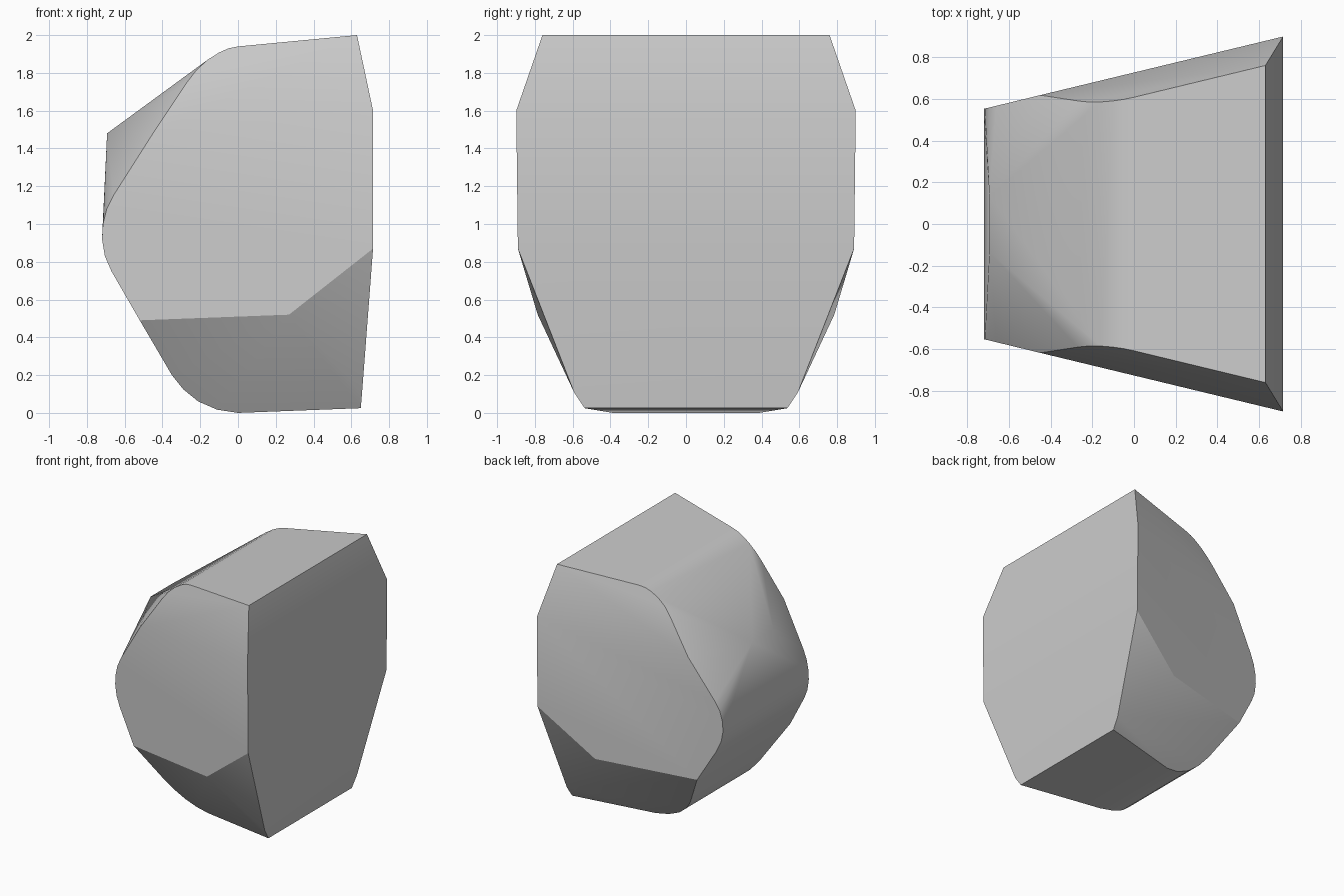
import bpy, bmesh, math

cube = bpy.data.objects.get("Cube")
if cube:
    bpy.data.objects.remove(cube, do_unlink=True)


def half_width(x, z):
    """Half depth of the stone: the nearest of its side, upper and lower facets."""
    side = 0.727 + 0.243 * x
    upper = 1.1695 + 0.269 * x - 0.2895 * z
    lower = 0.3885 + 0.203 * x + 0.6475 * z
    return min(side, upper, lower)


# Rounded outline, as (x, z)
outline = [
    (0.63, 2.0), (0.0, 1.94), (-0.05, 1.93), (-0.10, 1.908), (-0.16, 1.87), (-0.22, 1.815),
    (-0.27, 1.75), (-0.45, 1.48), (-0.66, 1.15), (-0.695, 1.08), (-0.715, 1.0),
    (-0.72, 0.92), (-0.705, 0.83), (-0.67, 0.75), (-0.52, 0.49),
    (-0.35, 0.2), (-0.29, 0.125), (-0.21, 0.06), (-0.11, 0.017), (0.0, 0.0),
    (0.65, 0.025), (0.657, 0.11), (0.715, 1.6),
]
points = [(x, half_width(x, z), z) for x, z in outline]
# Side facet corner, flat end corner and the blunt peak
points += [(0.27, 0.785, 0.52), (0.715, 0.89, 0.87), (-0.693, 0.135, 1.48)]

# Wrap the mirrored points in one faceted solid
bm = bmesh.new()
for x, y, z in points:
    for sign in (-1, 1):
        bm.verts.new((x, sign * y, z))
hull = bmesh.ops.convex_hull(bm, input=bm.verts)
loose = {g for g in hull["geom_interior"] + hull["geom_unused"]
         if isinstance(g, bmesh.types.BMVert)}
bmesh.ops.delete(bm, geom=list(loose), context="VERTS")
bmesh.ops.dissolve_limit(bm, angle_limit=math.radians(1.5),
                         verts=bm.verts, edges=bm.edges)
bmesh.ops.recalc_face_normals(bm, faces=bm.faces)
mesh = bpy.data.meshes.new("stone")
bm.to_mesh(mesh)
bm.free()

stone = bpy.data.objects.new("stone", mesh)
bpy.context.collection.objects.link(stone)

# Plain grey
grey = bpy.data.materials.new("stone grey")
grey.use_nodes = True
colour = (0.6, 0.6, 0.6, 1)
grey.diffuse_color = colour
grey.node_tree.nodes["Principled BSDF"].inputs["Base Color"].default_value = colour
mesh.materials.append(grey)

# Soft shading on the rounded corners only
bpy.ops.object.select_all(action="DESELECT")
stone.select_set(True)
bpy.context.view_layer.objects.active = stone
bpy.ops.object.shade_smooth_by_angle(angle=math.radians(25))
